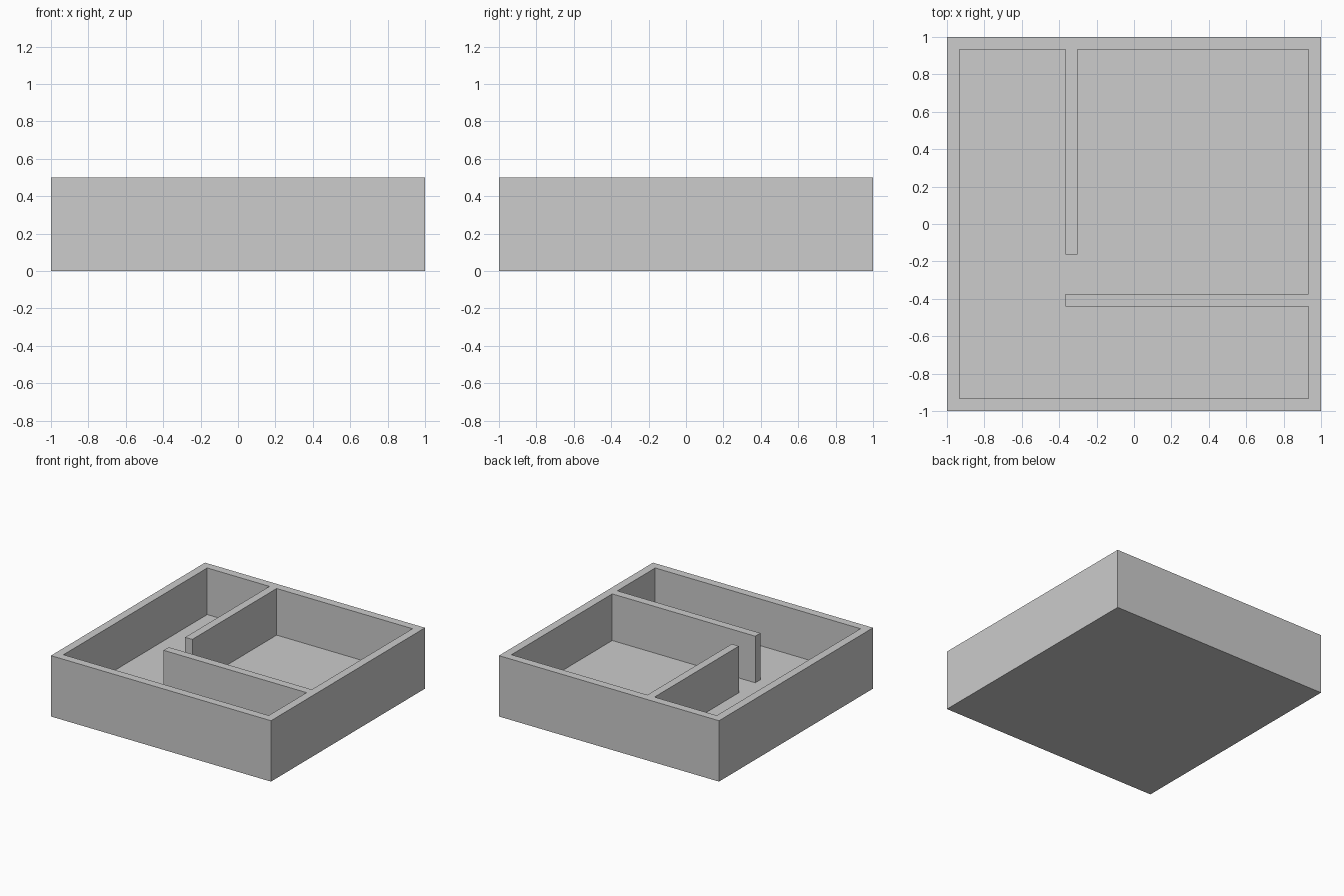
import bpy
import bmesh

cube = bpy.data.objects.get("Cube")
if cube:
    bpy.data.objects.remove(cube, do_unlink=True)

HEIGHT, FLOOR = 0.5, 0.117
INNER = 0.933            # inside face of the outer walls
WALL_X = (-0.367, -0.302)
WALL_Y = (-0.442, -0.375)
GAP_Y = -0.162           # free end of the back partition

grey = bpy.data.materials.new("light grey")
grey.use_nodes = True
colour = (0.604, 0.604, 0.604, 1)
grey.diffuse_color = colour
grey.node_tree.nodes["Principled BSDF"].inputs["Base Color"].default_value = colour

# Outline of the floor recess, running around both partitions
outline = [
    (-INNER, -INNER), (INNER, -INNER),
    (INNER, WALL_Y[0]), (WALL_X[0], WALL_Y[0]),
    (WALL_X[0], WALL_Y[1]), (INNER, WALL_Y[1]),
    (INNER, INNER), (WALL_X[1], INNER),
    (WALL_X[1], GAP_Y), (WALL_X[0], GAP_Y),
    (WALL_X[0], INNER), (-INNER, INNER),
]
square = [(-1, -1), (1, -1), (1, 1), (-1, 1)]

bm = bmesh.new()


def ring(points, z):
    """Closed loop of vertices and edges at one height."""
    verts = [bm.verts.new((x, y, z)) for x, y in points]
    edges = [bm.edges.new((a, b)) for a, b in zip(verts, verts[1:] + verts[:1])]
    return verts, edges


def bridge(low, high):
    """Upright quads between two matching loops."""
    for i in range(len(low)):
        j = (i + 1) % len(low)
        bm.faces.new((low[i], low[j], high[j], high[i]))


# Outer shell, recess walls, base and floor
base, _ = ring(square, 0)
rim, rim_edges = ring(square, HEIGHT)
floor, _ = ring(outline, FLOOR)
lip, lip_edges = ring(outline, HEIGHT)
bridge(base, rim)
bridge(floor, lip)
bm.faces.new(base)
bm.faces.new(floor)

# Flat top surface of walls and partitions
bmesh.ops.triangle_fill(bm, edges=rim_edges + lip_edges,
                        use_beauty=True, normal=(0, 0, 1))
bmesh.ops.recalc_face_normals(bm, faces=bm.faces[:])

mesh = bpy.data.meshes.new("divided_tray")
bm.to_mesh(mesh)
bm.free()
mesh.materials.append(grey)
tray = bpy.data.objects.new("divided_tray", mesh)
bpy.context.collection.objects.link(tray)
